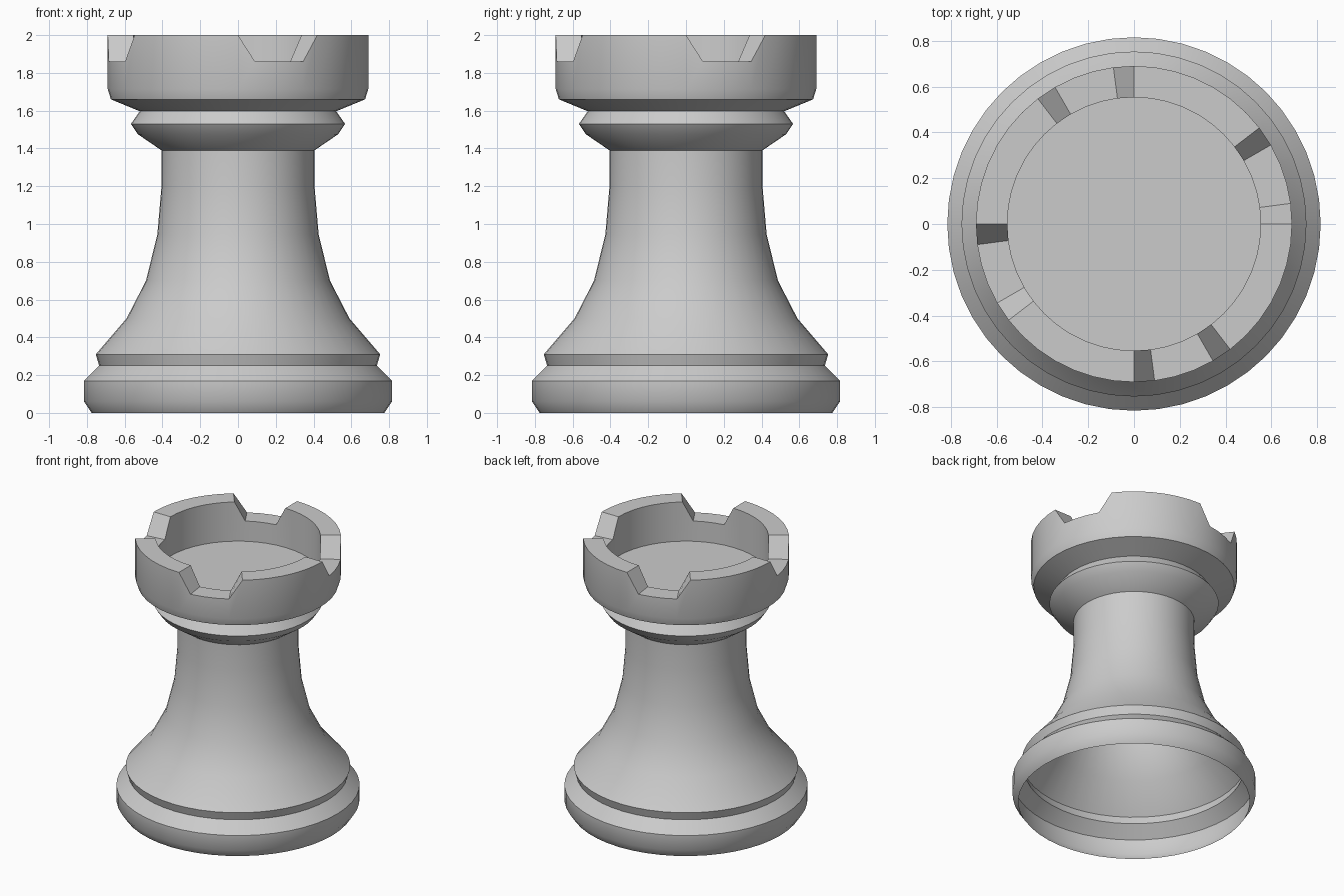
import bpy, bmesh
from math import radians, cos, sin

if "Cube" in bpy.data.objects:
    bpy.data.objects.remove(bpy.data.objects["Cube"])

SEGMENTS = 48
RIM_TOP, NOTCH_FLOOR = 2.0, 1.86
OUTER_R, INNER_R, WELL_Z = 0.69, 0.553, 1.71

# Outer silhouette (radius, height), from the open bottom up to the turret wall
PROFILE = [(0.775, 0), (0.815, 0.06), (0.815, 0.17), (0.735, 0.25), (0.753, 0.31),
           (0.59, 0.5), (0.487, 0.7), (0.427, 0.945), (0.405, 1.2), (0.405, 1.39),
           (0.53, 1.475), (0.567, 1.53), (0.52, 1.597), (0.673, 1.66), (OUTER_R, 1.715)]


def rim_height(i):
    # Four notches, each with a sloped step on both sides of a flat floor
    return NOTCH_FLOOR if i % 12 in (1, 2, 3, 4) else RIM_TOP


bm = bmesh.new()
columns = []
for i in range(SEGMENTS):
    a = radians(360 * i / SEGMENTS)
    z = rim_height(i)
    section = PROFILE + [(OUTER_R, z), (INNER_R, z), (INNER_R, WELL_Z)]
    columns.append([bm.verts.new((r * cos(a), r * sin(a), h)) for r, h in section])

# Turned shell with battlements
for i, col in enumerate(columns):
    nxt = columns[(i + 1) % SEGMENTS]
    for j in range(len(col) - 1):
        bm.faces.new((col[j], nxt[j], nxt[j + 1], col[j + 1]))

# Floor of the turret well
bm.faces.new([col[-1] for col in columns])

mesh = bpy.data.meshes.new("castle_tower")
bm.to_mesh(mesh)
bm.free()
tower = bpy.data.objects.new("castle_tower", mesh)
bpy.context.collection.objects.link(tower)

bpy.context.view_layer.objects.active = tower
tower.select_set(True)
bpy.ops.object.shade_smooth_by_angle(angle=radians(35))
